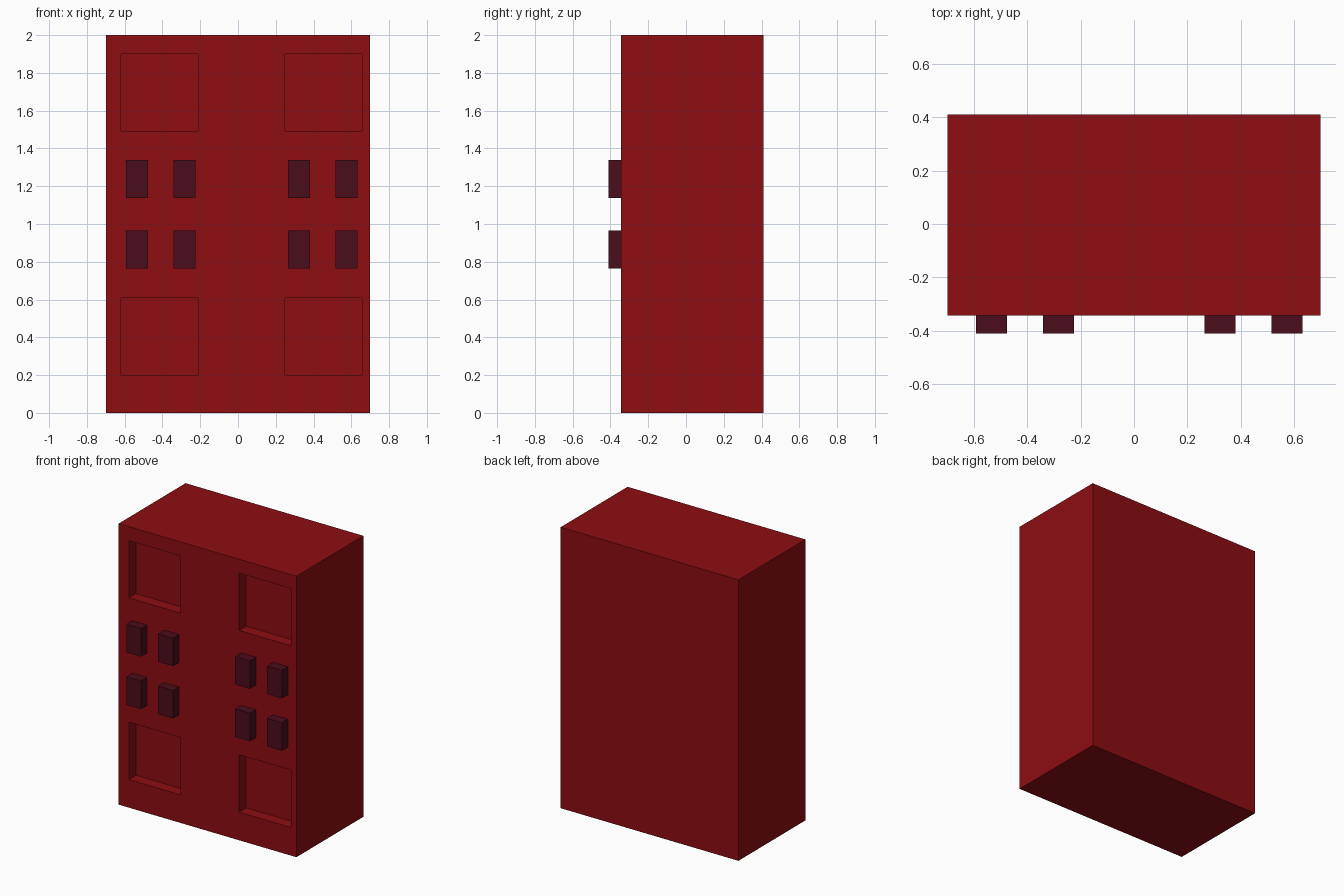
import bpy
import bmesh
from mathutils import Matrix, Vector

if "Cube" in bpy.data.objects:
    bpy.data.objects.remove(bpy.data.objects["Cube"])


def material(name, color):
    mat = bpy.data.materials.new(name)
    mat.diffuse_color = color
    mat.use_nodes = True
    mat.node_tree.nodes["Principled BSDF"].inputs["Base Color"].default_value = mat.diffuse_color
    return mat


def boxes(name, bounds, mat=None):
    """One object made of boxes given as (min corner, max corner)."""
    bm = bmesh.new()
    for lo, hi in bounds:
        lo, hi = Vector(lo), Vector(hi)
        place = Matrix.Translation((lo + hi) / 2) @ Matrix.Diagonal((*(hi - lo), 1))
        bmesh.ops.create_cube(bm, size=1, matrix=place)
    mesh = bpy.data.meshes.new(name)
    bm.to_mesh(mesh)
    bm.free()
    obj = bpy.data.objects.new(name, mesh)
    bpy.context.collection.objects.link(obj)
    if mat:
        mesh.materials.append(mat)
    return obj


red = material("cabinet_red", (0.27, 0.004, 0.006, 1))
dark = material("handle_dark_red", (0.07, 0.004, 0.011, 1))
FRONT = -0.343

# Cabinet body
body = boxes("cabinet_body", [((-0.70, FRONT, 0), (0.70, 0.41, 2))], red)

# Square recesses near the four corners of the front
SIZE, DEPTH = 0.408, 0.08
cutter = boxes("recess_cutter", [
    ((x, FRONT - 0.1, z), (x + SIZE, FRONT + DEPTH, z + SIZE))
    for x in (-0.62, 0.249) for z in (0.20, 1.493)])
cutter.hide_render = True

cut = body.modifiers.new("recesses", 'BOOLEAN')
cut.operation = 'DIFFERENCE'
cut.solver = 'EXACT'
cut.object = cutter
bpy.context.view_layer.objects.active = body
bpy.ops.object.modifier_apply(modifier=cut.name)
bpy.data.objects.remove(cutter)

# Handle blocks in two rows across the middle of the front
for row, z in enumerate((0.765, 1.138)):
    for col, x in enumerate((-0.592, -0.341, 0.265, 0.516)):
        boxes(f"handle_{row + 1}_{col + 1}",
              [((x, -0.41, z), (x + 0.116, FRONT, z + 0.2))], dark)
